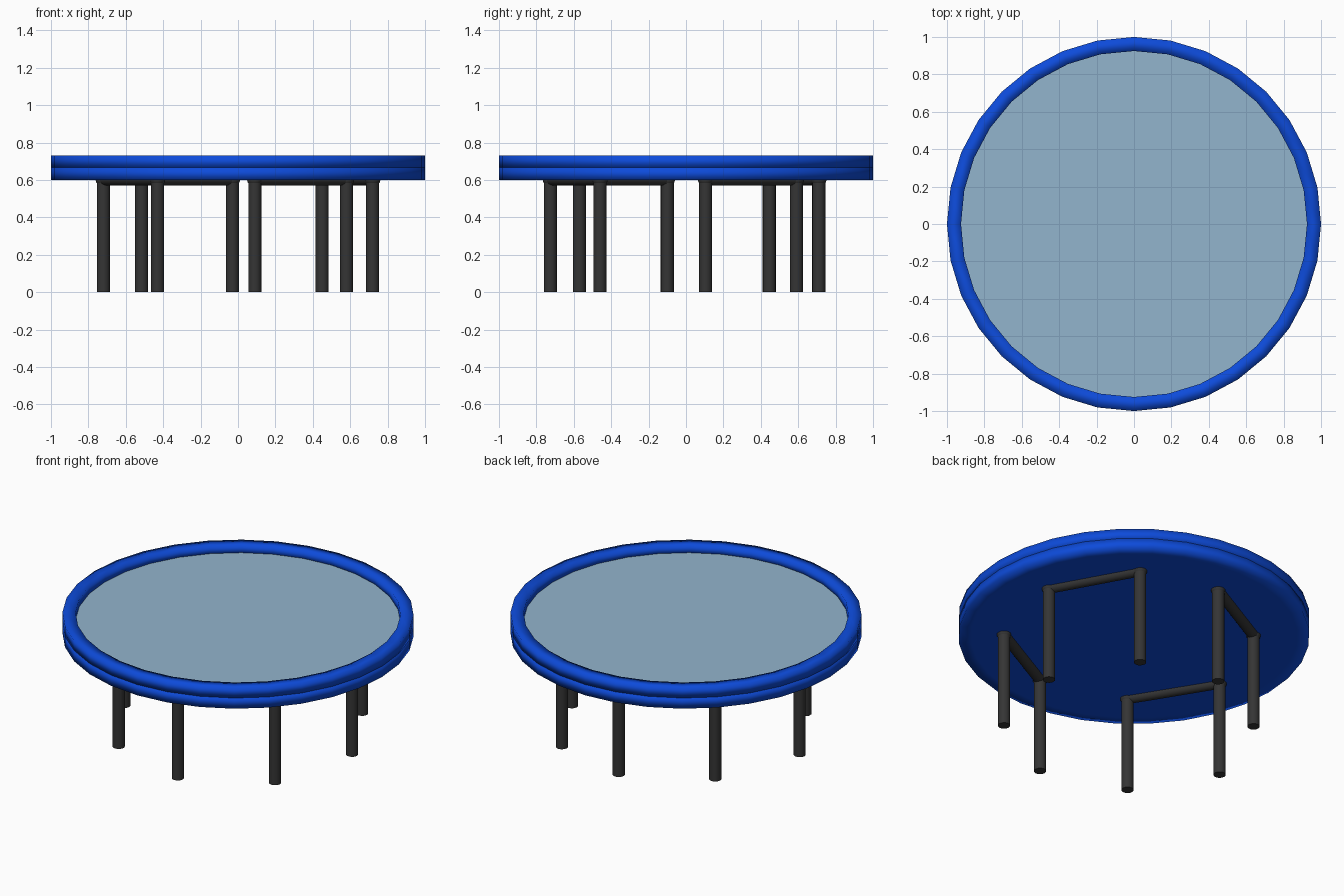
import bpy, bmesh
from math import cos, sin, pi
from mathutils import Vector

cube = bpy.data.objects.get("Cube")
if cube:
    bpy.data.objects.remove(cube)


def material(name, rgb):
    m = bpy.data.materials.new(name)
    m.use_nodes = True
    m.diffuse_color = (*rgb, 1)
    m.node_tree.nodes["Principled BSDF"].inputs["Base Color"].default_value = (*rgb, 1)
    return m


blue = material("blue padding", (0.004, 0.07, 0.7))
pale = material("pale blue mat", (0.29, 0.46, 0.61))
dark = material("dark steel", (0.035, 0.035, 0.035))


def lathe(name, profile, mat, closed=False, smooth=True, sides=32):
    """Revolve (radius, z) points round the z axis; open ends are capped."""
    bm = bmesh.new()
    rings = [[bm.verts.new((r * cos(2 * pi * i / sides), r * sin(2 * pi * i / sides), z))
              for i in range(sides)] for r, z in profile]
    pairs = list(zip(rings, rings[1:]))
    if closed:
        pairs.append((rings[-1], rings[0]))
    else:
        bm.faces.new(rings[0][::-1])
        bm.faces.new(rings[-1])
    for a, b in pairs:
        for i in range(sides):
            j = (i + 1) % sides
            bm.faces.new((a[i], a[j], b[j], b[i])).smooth = smooth
    bmesh.ops.recalc_face_normals(bm, faces=bm.faces)
    mesh = bpy.data.meshes.new(name)
    bm.to_mesh(mesh)
    bm.free()
    mesh.materials.append(mat)
    ob = bpy.data.objects.new(name, mesh)
    bpy.context.collection.objects.link(ob)
    return ob


def finish(name, mat):
    ob = bpy.context.object
    ob.name = name
    ob.data.materials.append(mat)
    bpy.ops.object.shade_smooth_by_angle()


def tube(name, a, b, radius):
    a, b = Vector(a), Vector(b)
    d = b - a
    bpy.ops.mesh.primitive_cylinder_add(vertices=16, radius=radius, depth=d.length,
                                        location=(a + b) / 2,
                                        rotation=d.to_track_quat('Z', 'Y').to_euler())
    finish(name, dark)


# Round bed: lower body, raised rim and recessed mat
lathe("base_disc", [(0.93, 0.6), (1, 0.6), (1, 0.667), (0.93, 0.667)], blue)
lathe("rim_ring", [(0.925, 0.667), (1, 0.667), (1, 0.73), (0.925, 0.73)], blue, closed=True)
lathe("jumping_mat", [(0.925, 0.672), (0.925, 0.683)], pale, smooth=False)

# Four leg frames, each two legs joined by a crossbar under the bed
frames = {
    "front": ((0.58, -0.46), (0.09, -0.725)),
    "left": ((0.72, 0.105), (0.45, 0.59)),
    "right": ((-0.43, -0.57), (-0.72, -0.10)),
    "back": ((-0.03, 0.71), (-0.515, 0.445)),
}
BAR_Z = 0.605
for side, feet in frames.items():
    for n, (x, y) in enumerate(feet, 1):
        tube(f"{side}_leg_{n}", (x, y, 0), (x, y, BAR_Z), 0.035)
        bpy.ops.mesh.primitive_uv_sphere_add(segments=16, ring_count=8, radius=0.042,
                                             location=(x, y, BAR_Z))
        finish(f"{side}_joint_{n}", dark)
    tube(f"{side}_crossbar", (*feet[0], BAR_Z), (*feet[1], BAR_Z), 0.035)
